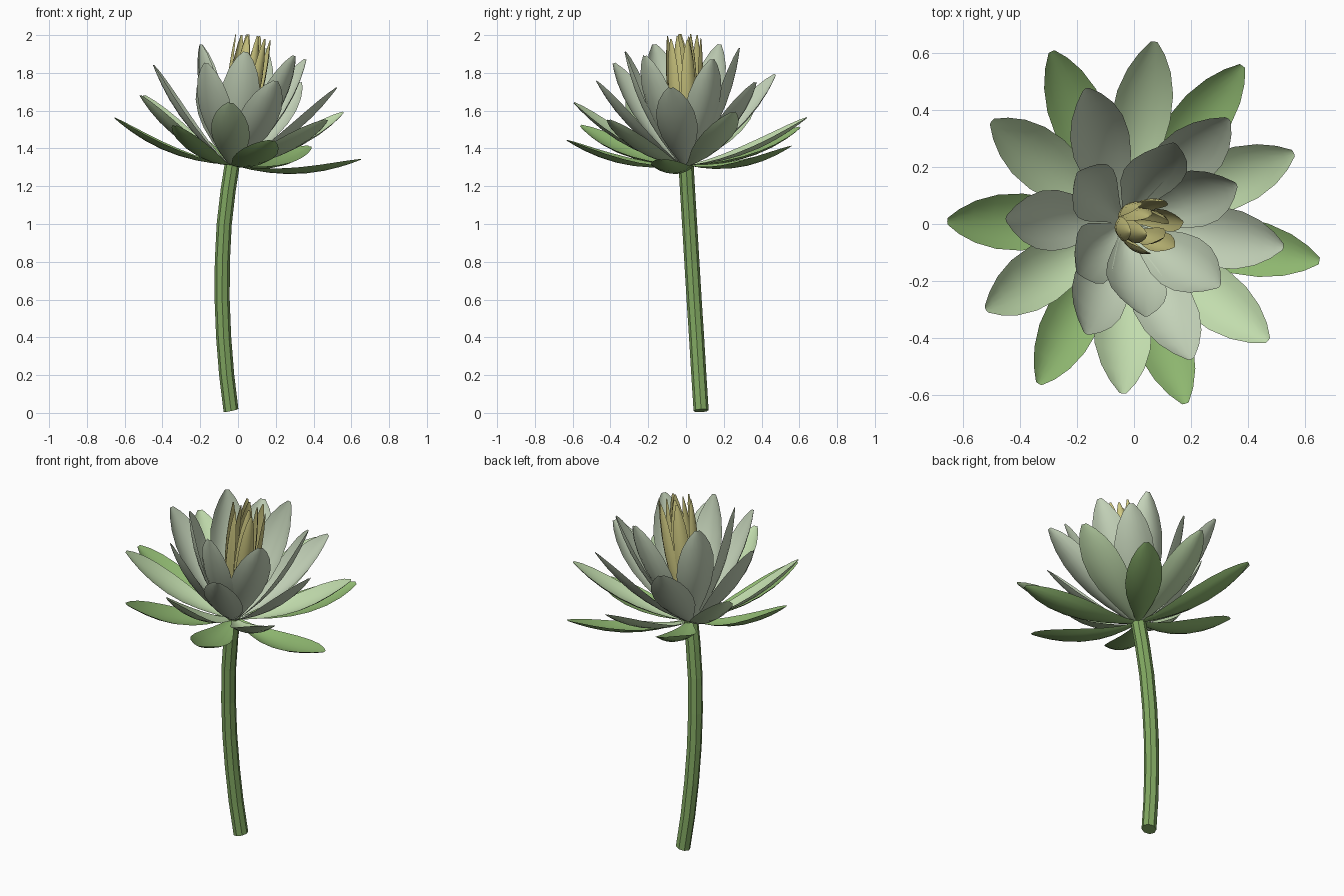
import bpy, math
from mathutils import Vector, Matrix

if "Cube" in bpy.data.objects:
    bpy.data.objects.remove(bpy.data.objects["Cube"])

AXIS = Vector((0.17, -0.04, 1)).normalized()   # the bloom leans to +x
BASE = Vector((-0.03, 0, 1.31))
PROFILE = [(0, .17), (.12, .36), (.25, .62), (.4, .88), (.55, 1), (.7, .95),
           (.83, .74), (.93, .44), (1, .12)]
ACROSS = 6


def material(name, rgb):
    m = bpy.data.materials.new(name)
    m.diffuse_color = (*rgb, 1)
    m.use_nodes = True
    m.node_tree.nodes["Principled BSDF"].inputs["Base Color"].default_value = m.diffuse_color
    return m


def mesh_object(name, verts, faces, mat):
    me = bpy.data.meshes.new(name)
    me.from_pydata(verts, [], faces)
    me.materials.append(mat)
    ob = bpy.data.objects.new(name, me)
    bpy.context.collection.objects.link(ob)
    return ob


def petal(name, tip, width, sag, cup, mat):
    """Cupped leaf-shaped sheet from the bloom base to a tip."""
    tip = Vector(tip)
    out = tip - BASE
    out = (out - AXIS * out.dot(AXIS)).normalized()
    start = BASE + out * 0.025
    d = tip - start
    s = d.cross(AXIS).normalized()
    n = s.cross(d).normalized()
    verts, faces = [], []
    for t, w in PROFILE:
        mid = start + d * t - n * sag * 4 * t * (1 - t)
        for j in range(ACROSS + 1):
            u = 2 * j / ACROSS - 1
            verts.append(mid + s * u * w * width / 2 + n * cup * w * (u * u - 0.3 * t * (1 - t)))
    row = ACROSS + 1
    for i in range(len(PROFILE) - 1):
        for j in range(ACROSS):
            a = i * row + j
            faces.append((a, a + row, a + row + 1, a + 1))
    ob = mesh_object(name, verts, faces, mat)
    ob.data.polygons.foreach_set("use_smooth", [True] * len(faces))


green = material("sepal_green", (.27, .47, .16))
light = material("petal_light_green", (.54, .72, .42))
pale = material("petal_pale", (.57, .67, .50))
yellow = material("stamen_yellow", (.62, .58, .22))
stem_green = material("stem_green", (.22, .39, .12))

# Layers of petals: name, material, width, sag, cup, tips
LAYERS = [
    ("sepal", green, .20, .055, .035, [
        (-.655, .01, 1.56), (-.29, .605, 1.51), (.38, .555, 1.41),
        (.65, -.13, 1.34), (.18, -.63, 1.44), (-.335, -.56, 1.52)]),
    ("outer_petal", light, .21, .05, .035, [
        (.07, .64, 1.56), (-.50, .36, 1.68), (-.52, -.30, 1.68),
        (-.04, -.595, 1.64), (.47, -.41, 1.55), (.56, .25, 1.59)]),
    ("middle_petal", pale, .215, .045, .04, [
        (-.17, .475, 1.79), (-.45, .02, 1.84), (-.17, -.385, 1.85),
        (.20, -.475, 1.755), (.525, -.08, 1.72), (.33, .37, 1.75)]),
    ("inner_petal", pale, .21, .045, .045, [
        (-.20, .18, 1.95), (.14, .285, 1.93), (.36, .14, 1.87),
        (.30, -.22, 1.89), (.04, -.325, 1.91), (-.20, -.17, 1.95)]),
]
for name, mat, width, sag, cup, tips in LAYERS:
    for i, tip in enumerate(tips):
        petal(f"{name}_{i + 1}", tip, width, sag, cup, mat)

# Yellow heart: two rings of narrow upright petals
for count, radius, z, shift in ((6, .095, 1.99, .2), (4, .045, 2.0, .6)):
    for i in range(count):
        a = shift + i * math.tau / count
        petal(f"stamen_{count}_{i + 1}",
              (.08 + radius * math.cos(a), -.01 + radius * math.sin(a), z - .17 * radius * math.cos(a)),
              .085, .03, .02, yellow)

# Curved eight-sided stem
PATH = [Vector(p) for p in ((-.037, .08, .012), (-.06, .068, .2), (-.076, .056, .4),
                            (-.084, .043, .6), (-.083, .031, .8), (-.073, .019, 1.0),
                            (-.052, .008, 1.18), (-.03, 0, 1.32))]
SIDES, R = 8, .04
verts, faces = [], []
for i, p in enumerate(PATH):
    t = (PATH[min(i + 1, len(PATH) - 1)] - PATH[max(i - 1, 0)]).normalized()
    if i == 0:
        t = Vector((-.22, -.06, 1)).normalized()
    rot = Vector((0, 0, 1)).rotation_difference(t).to_matrix()
    for k in range(SIDES):
        a = math.tau * k / SIDES
        verts.append(p + rot @ Vector((R * math.cos(a), R * math.sin(a), 0)))
for i in range(len(PATH) - 1):
    for k in range(SIDES):
        b = (k + 1) % SIDES
        faces.append((i * SIDES + k, i * SIDES + b, (i + 1) * SIDES + b, (i + 1) * SIDES + k))
faces.append(tuple(reversed(range(SIDES))))
faces.append(tuple(range(len(verts) - SIDES, len(verts))))
mesh_object("stem", verts, faces, stem_green)
